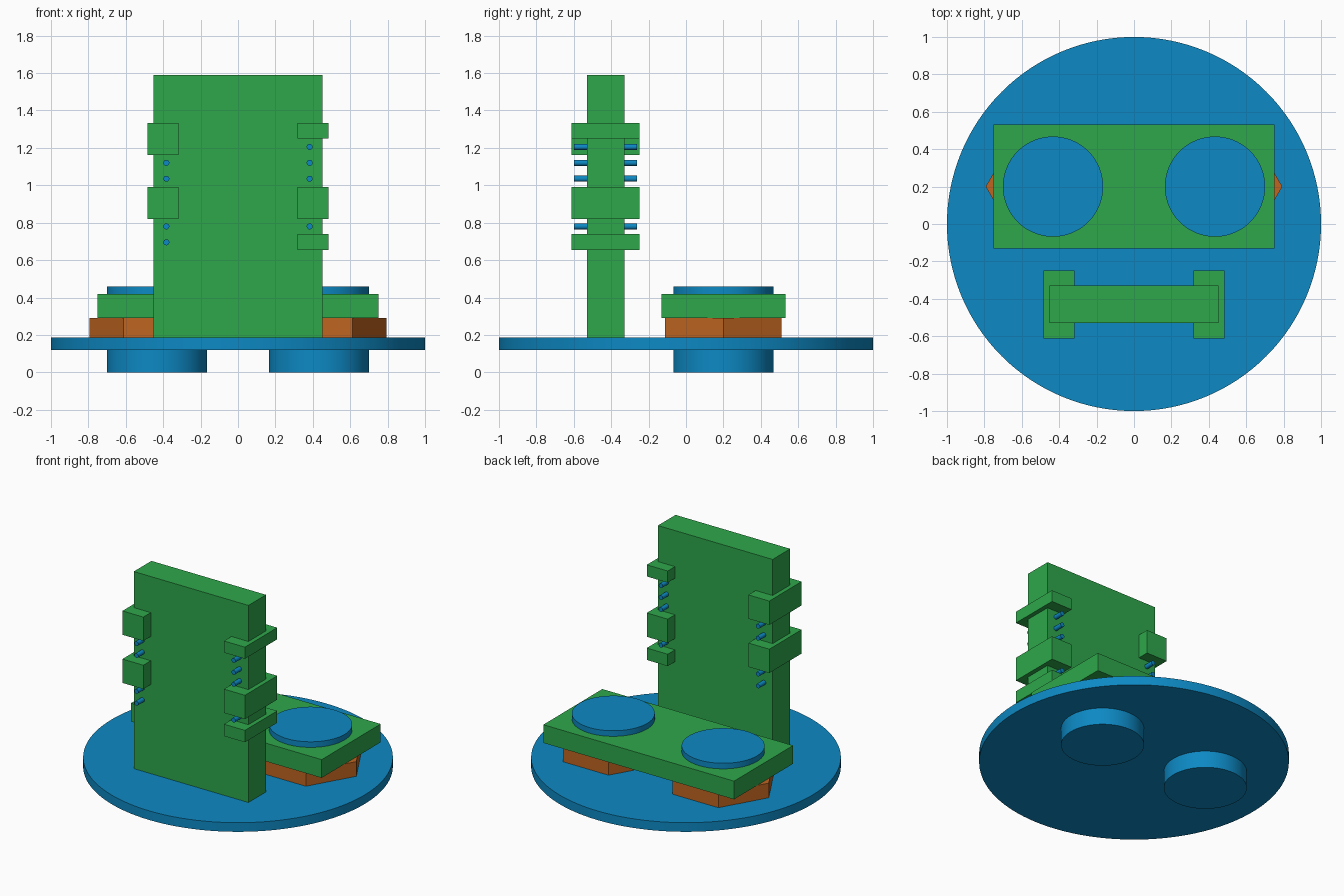
import bpy
import math

if "Cube" in bpy.data.objects:
    bpy.data.objects.remove(bpy.data.objects["Cube"])


def material(name, rgb):
    m = bpy.data.materials.new(name)
    m.diffuse_color = (*rgb, 1.0)
    m.use_nodes = True
    m.node_tree.nodes["Principled BSDF"].inputs["Base Color"].default_value = m.diffuse_color
    return m


BLUE = material("blue", (0.004, 0.25, 0.55))
GREEN = material("green", (0.027, 0.39, 0.07))
ORANGE = material("orange", (0.53, 0.13, 0.015))


def box(name, x, y, z, mat):
    """Box from (min, max) ranges on each axis."""
    bpy.ops.mesh.primitive_cube_add(size=1, location=[sum(r) / 2 for r in (x, y, z)])
    ob = bpy.context.object
    ob.scale = [r[1] - r[0] for r in (x, y, z)]
    bpy.ops.object.transform_apply(location=False, rotation=False, scale=True)
    ob.name = name
    ob.data.materials.append(mat)
    return ob


def cylinder(name, centre, radius, depth, mat, sides=96, rotation=(0, 0, 0)):
    bpy.ops.mesh.primitive_cylinder_add(vertices=sides, radius=radius, depth=depth,
                                        location=centre, rotation=rotation)
    ob = bpy.context.object
    ob.name = name
    ob.data.materials.append(mat)
    if sides > 6:
        bpy.ops.object.shade_smooth_by_angle(angle=math.radians(35))
    return ob


# Round base disc
cylinder("base_disc", (0, 0, 0.153), 1.0, 0.065, BLUE, sides=128)

# Two posts with hexagonal nuts, each built from stacked pieces
for side, sx in (("left", -1), ("right", 1)):
    x = 0.433 * sx
    cylinder(f"{side}_foot", (x, 0.2, 0.0605), 0.268, 0.121, BLUE)
    nut = cylinder(f"{side}_nut", (x, 0.2, 0.2375), 0.36, 0.105, ORANGE, sides=6,
                   rotation=(0, 0, math.radians(30)))
    cylinder(f"{side}_cap", (x, 0.2, 0.44), 0.268, 0.04, BLUE)

# Bridge plate across the nuts
box("bridge_plate", (-0.752, 0.752), (-0.132, 0.533), (0.29, 0.42), GREEN)

# Upright board
box("upright_board", (-0.452, 0.452), (-0.528, -0.33), (0.185, 1.59), GREEN)

# Clips wrapped around the board edges, and pins through the board
clips = {-1: [(1.163, 1.333), (0.82, 0.99)],
         1: [(1.25, 1.333), (0.82, 0.99), (0.655, 0.74)]}
pins = {-1: [1.12, 1.035, 0.78, 0.695],
        1: [1.205, 1.12, 1.035, 0.78]}
for side, sx in (("left", -1), ("right", 1)):
    xs = sorted((0.318 * sx, 0.483 * sx))
    for z in clips[sx]:
        box(f"{side}_clip", xs, (-0.612, -0.248), z, GREEN)
    for z in pins[sx]:
        cylinder(f"{side}_pin", (0.383 * sx, -0.43, z), 0.016, 0.335, BLUE, sides=24,
                 rotation=(math.pi / 2, 0, 0))
